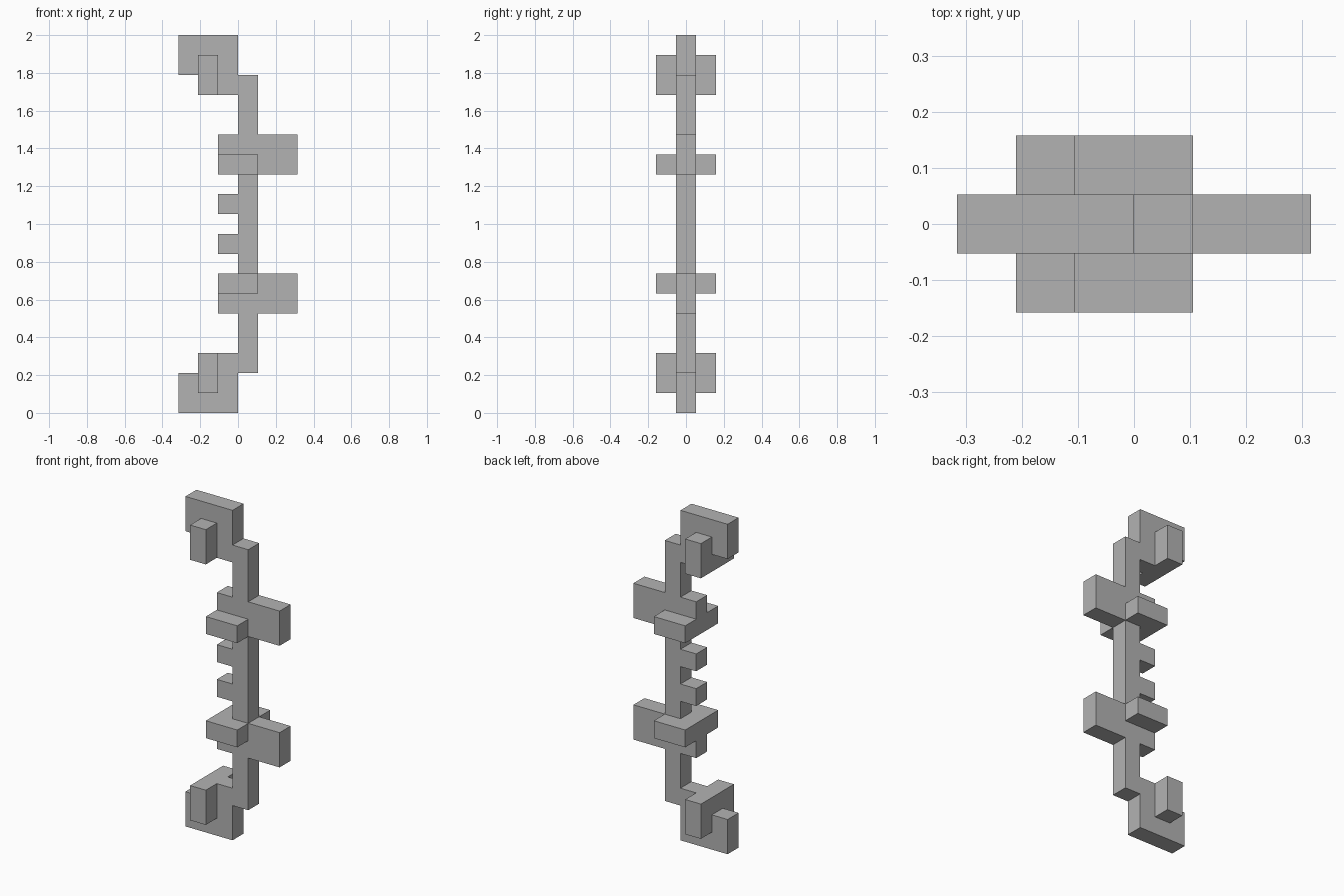
import bpy
import bmesh

cube = bpy.data.objects.get("Cube")
if cube:
    bpy.data.objects.remove(cube, do_unlink=True)

ROWS = 19            # height in block units
U = 2 / ROWS         # size of one block unit

grey = bpy.data.materials.new("plain grey")
grey.use_nodes = True
grey.diffuse_color = (0.45, 0.45, 0.45, 1)
grey.node_tree.nodes["Principled BSDF"].inputs["Base Color"].default_value = grey.diffuse_color


def extruded(name, outline, y0, y1):
    """Extrude an x-z outline, in block units, from y0 to y1."""
    bm = bmesh.new()
    face = bm.faces.new([bm.verts.new((x * U, y0 * U, z * U)) for x, z in outline])
    out = bmesh.ops.extrude_face_region(bm, geom=[face], use_keep_orig=True)
    moved = [v for v in out["geom"] if isinstance(v, bmesh.types.BMVert)]
    bmesh.ops.translate(bm, verts=moved, vec=(0, (y1 - y0) * U, 0))
    bmesh.ops.recalc_face_normals(bm, faces=bm.faces)
    mesh = bpy.data.meshes.new(name)
    bm.to_mesh(mesh)
    bm.free()
    mesh.materials.append(grey)
    obj = bpy.data.objects.new(name, mesh)
    bpy.context.collection.objects.link(obj)
    return obj


def flipped(outline):
    """Mirror an outline about the middle of the height."""
    return [(x, ROWS - z) for x, z in reversed(outline)]


# Flat body: stem, cross guard, hooked tip and notches, mirrored top to bottom
upper = [(1, 12), (3, 12), (3, 14), (1, 14), (1, 17), (0, 17), (0, 19),
         (-3, 19), (-3, 17), (-2, 17), (-2, 16), (0, 16), (0, 14),
         (-1, 14), (-1, 12), (0, 12), (0, 11), (-1, 11), (-1, 10), (0, 10)]
extruded("body", upper + flipped(upper), -0.5, 0.5)

# Blocks standing out from the front and back of the body
tip = [(-2, 16), (-1, 16), (-1, 18), (-2, 18)]
guard = [(-1, 12), (1, 12), (1, 13), (-1, 13)]
for part, outline in (("tip_block", tip), ("guard_block", guard)):
    for level, shape in (("upper", outline), ("lower", flipped(outline))):
        for side, y0, y1 in (("front", -1.5, -0.5), ("back", 0.5, 1.5)):
            extruded(f"{level}_{side}_{part}", shape, y0, y1)
